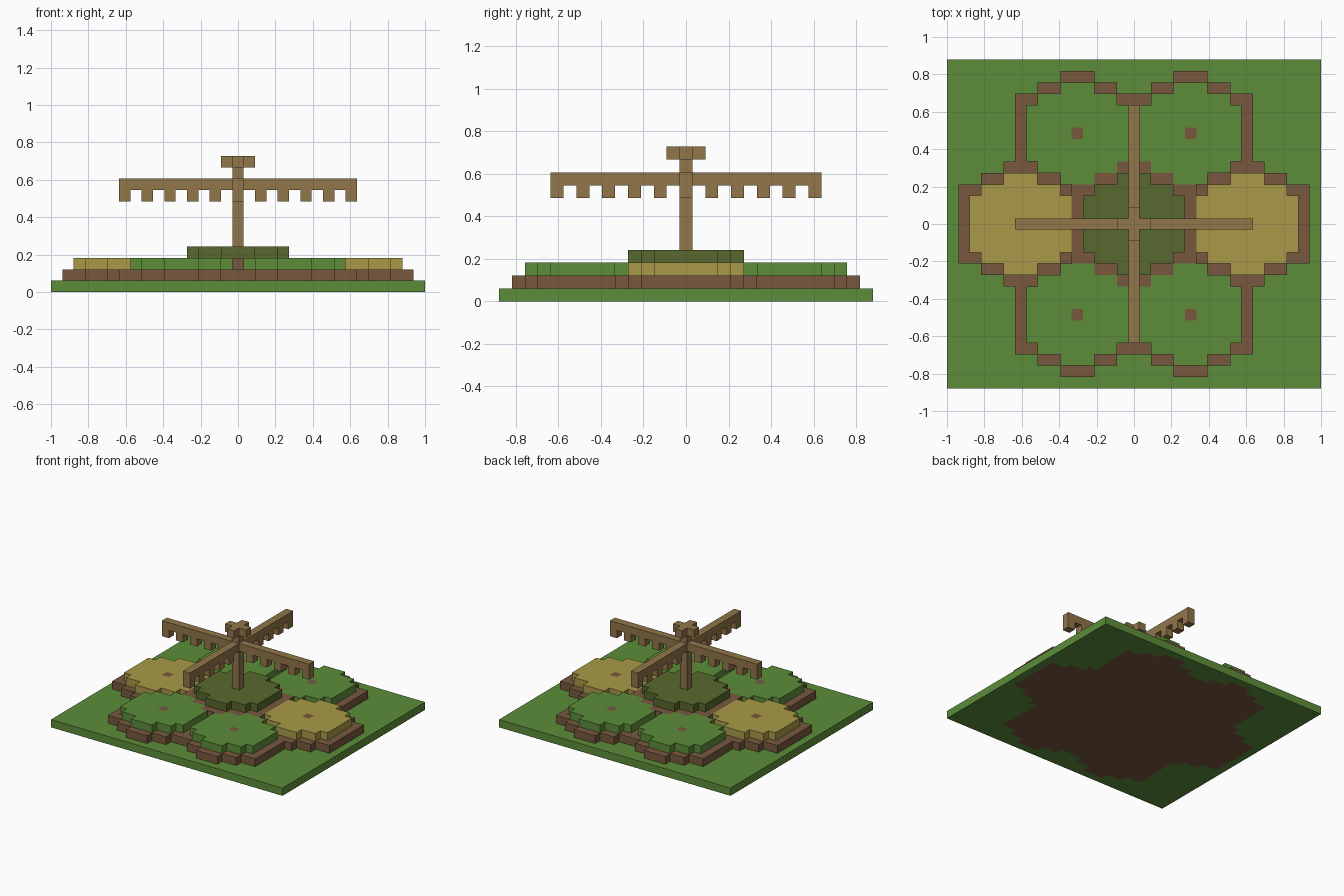
import bpy
import bmesh
from math import radians
from mathutils import Vector

if "Cube" in bpy.data.objects:
    bpy.data.objects.remove(bpy.data.objects["Cube"], do_unlink=True)

COLS, ROWS = 33, 29          # ground size in blocks
U = 2 / COLS                 # block size


def material(name, rgb):
    """Flat material from 0-255 display values."""
    lin = [((c / 255 + 0.055) / 1.055) ** 2.4 for c in rgb] + [1]
    m = bpy.data.materials.new(name)
    m.use_nodes = True
    m.diffuse_color = lin
    bsdf = m.node_tree.nodes["Principled BSDF"]
    bsdf.inputs["Base Color"].default_value = lin
    bsdf.inputs["Roughness"].default_value = 0.9
    return m


grass = material("grass green", (92, 141, 58))
soil = material("soil brown", (121, 89, 62))
straw = material("straw yellow", (170, 154, 72))
moss = material("moss green", (88, 105, 46))
wood = material("wood brown", (146, 118, 74))

blocks = {}                  # block position -> (part name, material)


def put(part, mat, cells, layer):
    for i, j in cells:
        blocks[i, j, layer] = (part, mat)


def hexagon(cx, cy, r):
    """Cells of a stepped hexagon with points at front and back."""
    return [(cx + i, cy + j)
            for j in range(-r, r + 1) for i in range(-r, r + 1)
            if abs(i) <= min(r, 1 + 2 * (r - abs(j)))]


# Ground slab with soil set into it, and a raised soil bed on top
put("ground", grass, [(i, j) for i in range(-(COLS // 2), COLS // 2 + 1)
                      for j in range(-(ROWS // 2), ROWS // 2 + 1)], 0)
plots = {
    "front_left": (5, -8, grass), "front_right": (-5, -8, grass),
    "back_left": (5, 8, grass), "back_right": (-5, 8, grass),
    "left": (10, 0, straw), "right": (-10, 0, straw),
}
for cx, cy in [(0, 0)] + [p[:2] for p in plots.values()]:
    put("ground", soil, hexagon(cx, cy, 5), 0)
    put("soil_bed", soil, hexagon(cx, cy, 5), 1)

# Planted hexagons, each with a soil spot in the middle
for name, (cx, cy, mat) in plots.items():
    put(name + "_plot", mat, hexagon(cx, cy, 4), 2)
    put(name + "_plot", soil, [(cx, cy)], 2)

# Central mound
put("mound_base", soil, hexagon(0, 0, 5), 2)
put("mound_top", moss, hexagon(0, 0, 4), 3)

# Crossed beams with hanging teeth
span = range(-10, 11)
put("side_beam", wood, [(i, 0) for i in span], 9)
put("side_beam", wood, [(i, 0) for i in span[::2]], 8)
put("long_beam", wood, [(0, i) for i in span], 9)
put("long_beam", wood, [(0, i) for i in span[::2]], 8)

# Post and cross-shaped cap
for layer in range(3, 12):
    put("post", wood, [(0, 0)], layer)
put("post_cap", wood, [(1, 0), (-1, 0), (0, 1), (0, -1)], 11)


def build(part):
    """Mesh the outer faces of one part and merge the flat areas."""
    mats = []
    bm = bmesh.new()
    for pos, (owner, mat) in blocks.items():
        if owner != part:
            continue
        if mat not in mats:
            mats.append(mat)
        centre = (Vector(pos) + Vector((0, 0, 0.5))) * U
        for axis in range(3):
            for sign in (-1, 1):
                n = Vector((0, 0, 0))
                n[axis] = sign
                if tuple(int(p + d) for p, d in zip(pos, n)) in blocks:
                    continue
                a = Vector((0, 0, 0))
                a[(axis + 1) % 3] = 1
                b = n.cross(a)
                corners = (-a - b, a - b, a + b, b - a)
                f = bm.faces.new([bm.verts.new(centre + (n + c) * U / 2)
                                  for c in corners])
                f.material_index = mats.index(mat)
    bmesh.ops.remove_doubles(bm, verts=bm.verts, dist=U / 100)
    bmesh.ops.dissolve_limit(bm, angle_limit=radians(1), verts=bm.verts,
                             edges=bm.edges, delimit={'MATERIAL'})
    mesh = bpy.data.meshes.new(part)
    bm.to_mesh(mesh)
    bm.free()
    for m in mats:
        mesh.materials.append(m)
    bpy.context.collection.objects.link(bpy.data.objects.new(part, mesh))


for part in dict.fromkeys(owner for owner, _ in blocks.values()):
    build(part)
